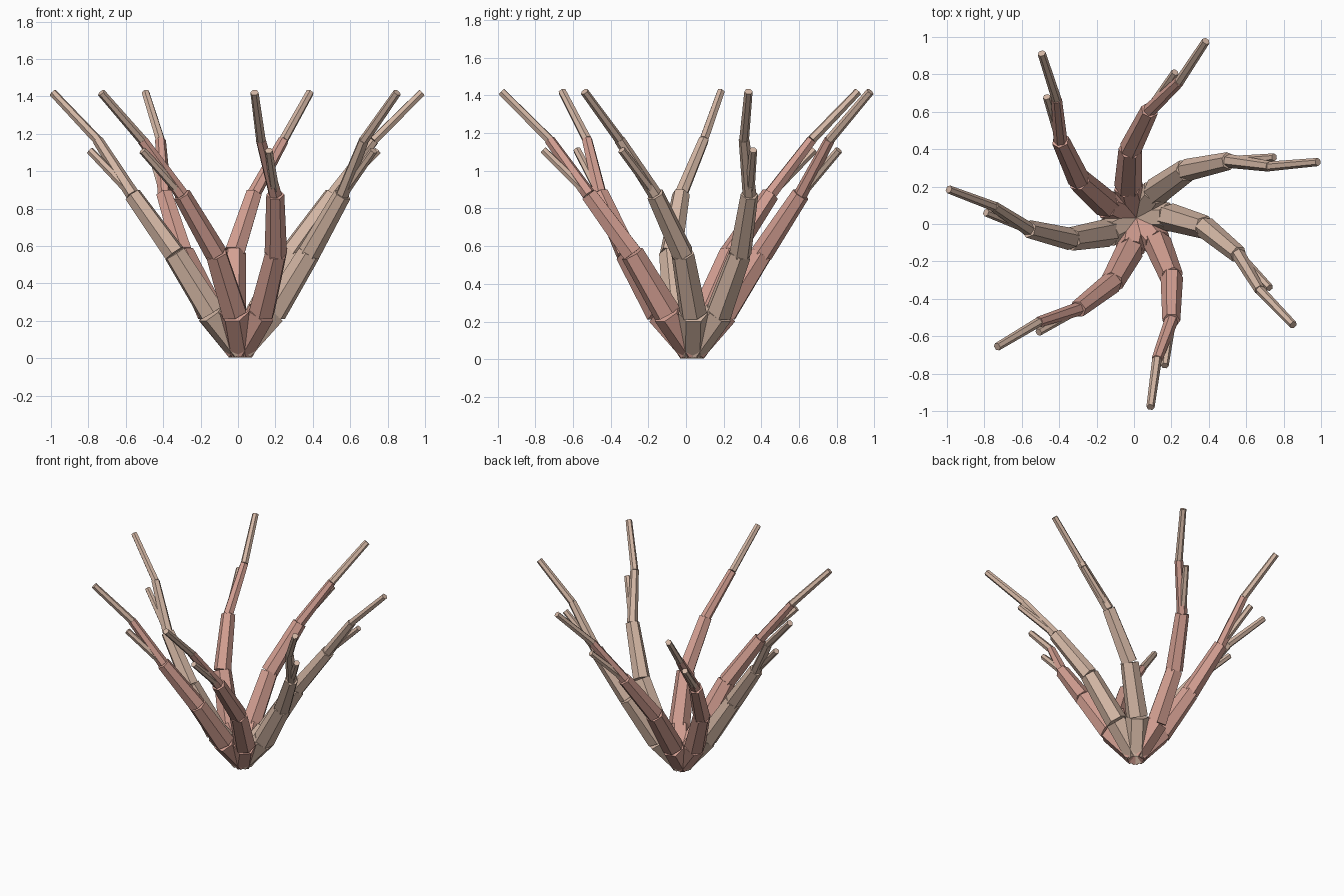
import bpy, bmesh, math
from mathutils import Vector

if "Cube" in bpy.data.objects:
    bpy.data.objects.remove(bpy.data.objects["Cube"])

CENTRE = Vector((0.013, 0.033, 0.0))
ARMS, SIDES = 7, 6
FIRST = math.radians(17.1)          # direction of the first arm tip


def material(name, rgb):
    m = bpy.data.materials.new(name)
    m.diffuse_color = (*rgb, 1.0)
    m.use_nodes = True
    m.node_tree.nodes["Principled BSDF"].inputs["Base Color"].default_value = m.diffuse_color
    return m


pink = material("dusty_pink", (0.66, 0.35, 0.29))
tan = material("pale_tan", (0.66, 0.475, 0.375))

# Joints of one arm: radius from the axis, swirl angle (degrees), height
JOINTS = [(0.0, 0, 0.05), (0.175, 36, 0.245), (0.37, 26.5, 0.56),
          (0.58, 14.5, 0.875), (0.765, 4, 1.165), (1.015, 0, 1.42)]
BRANCH_TIP = (0.805, 6.6, 1.11)
# Start and end radius of each segment
RADII = [(0.078, 0.078), (0.075, 0.063), (0.060, 0.048),
         (0.037, 0.029), (0.026, 0.022)]


def place(joint, turn):
    r, swirl, z = joint
    a = turn + math.radians(swirl)
    return CENTRE + Vector((r * math.cos(a), r * math.sin(a), z))


def add_segment(bm, a, b, r1, r2):
    """Capped six-sided tapered tube from a to b, one flat side facing down."""
    d = (b - a).normalized()
    side = d.cross(Vector((0, 0, 1))).normalized()
    up = side.cross(d)
    rings = []
    for p, r in ((a, r1), (b, r2)):
        ring = []
        for i in range(SIDES):
            t = 2 * math.pi * i / SIDES
            ring.append(bm.verts.new(p + (side * math.cos(t) + up * math.sin(t)) * r))
        rings.append(ring)
    lo, hi = rings
    for i in range(SIDES):
        j = (i + 1) % SIDES
        bm.faces.new((lo[i], lo[j], hi[j], hi[i]))
    bm.faces.new(lo[::-1])
    bm.faces.new(hi)


def make_part(name, segments, mat):
    bm = bmesh.new()
    for s in segments:
        add_segment(bm, *s)
    bmesh.ops.recalc_face_normals(bm, faces=bm.faces)
    me = bpy.data.meshes.new(name)
    bm.to_mesh(me)
    bm.free()
    me.materials.append(mat)
    bpy.context.collection.objects.link(bpy.data.objects.new(name, me))


for k in range(ARMS):
    turn = FIRST + 2 * math.pi * k / ARMS
    pts = [place(j, turn) for j in JOINTS]
    segs = [(pts[i], pts[i + 1], *RADII[i]) for i in range(5)]
    # thick lower arm, every third one tan
    make_part(f"arm_{k + 1}", segs[:4], tan if k % 3 == 0 else pink)
    # thin end piece and short side branch
    make_part(f"arm_tip_{k + 1}", segs[4:], tan)
    make_part(f"side_branch_{k + 1}",
              [(pts[3], place(BRANCH_TIP, turn), 0.026, 0.021)], tan)
